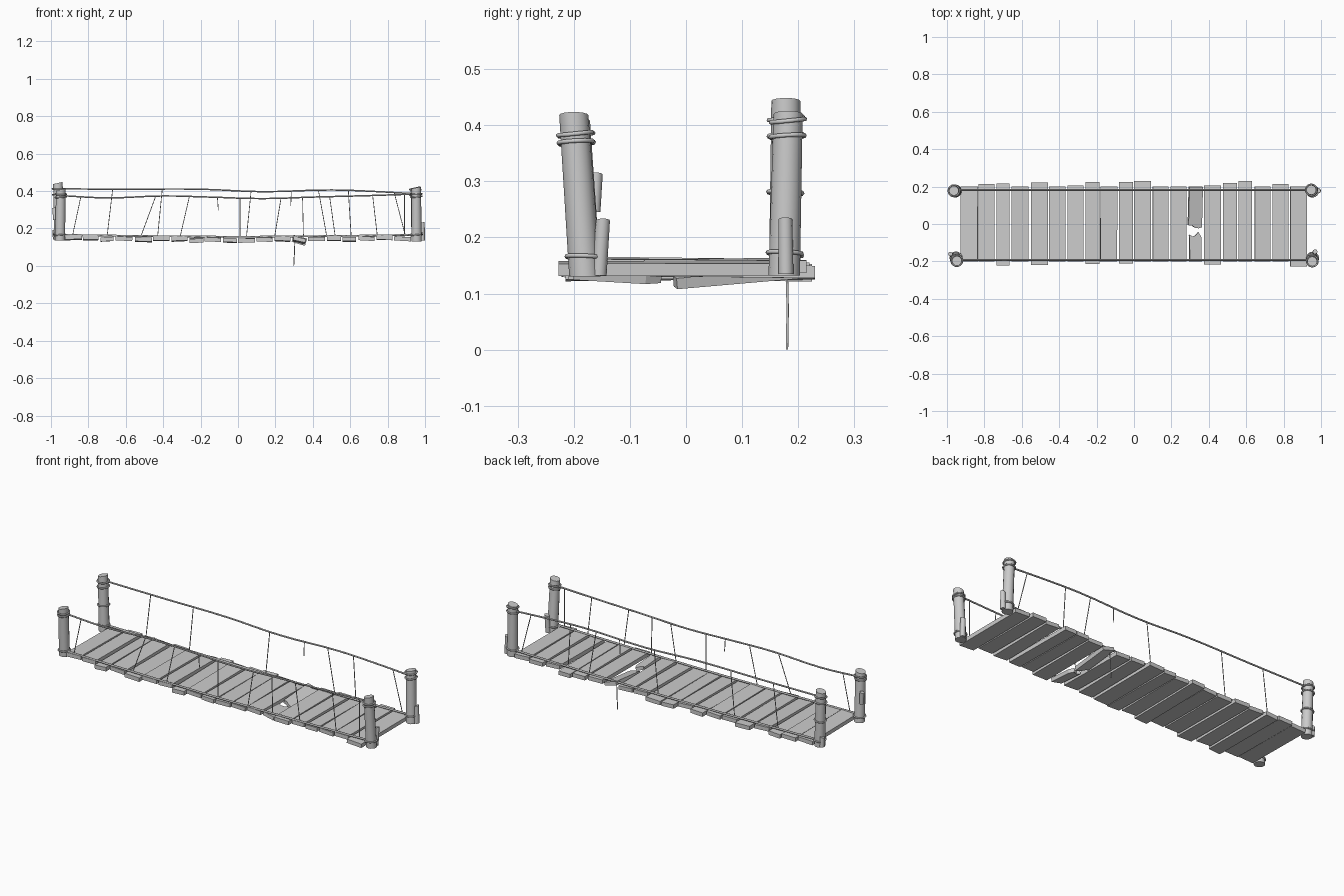
import bpy, bmesh, math, random
from mathutils import Vector, Euler

if "Cube" in bpy.data.objects:
    bpy.data.objects.remove(bpy.data.objects["Cube"])
random.seed(4)


def add_mesh(name, bm, smooth=False):
    bmesh.ops.recalc_face_normals(bm, faces=bm.faces)
    me = bpy.data.meshes.new(name)
    bm.to_mesh(me)
    bm.free()
    ob = bpy.data.objects.new(name, me)
    bpy.context.collection.objects.link(ob)
    if smooth:
        bpy.context.view_layer.objects.active = ob
        ob.select_set(True)
        bpy.ops.object.shade_smooth_by_angle(angle=math.radians(40))
        ob.select_set(False)
    return ob


def plank(name, x0, x1, y0, y1, z, tilt=0, roll=0, thick=0.022, jag=None):
    """Board across the deck; jag frays one end ('lo' or 'hi')."""
    bm = bmesh.new()
    n = 4
    rings = []
    for k in range(n + 1):
        x = x0 + (x1 - x0) * k / n - (x0 + x1) / 2
        a, b = y0, y1
        off = random.uniform(-0.018, 0.018) if jag else 0
        if jag == 'lo':
            a += off
        if jag == 'hi':
            b += off
        my = (y0 + y1) / 2
        a, b = a - my, b - my
        h = thick / 2
        rings.append([bm.verts.new(p) for p in ((x, a, -h), (x, b, -h), (x, b, h), (x, a, h))])
    for r, s in zip(rings, rings[1:]):
        for i in range(4):
            j = (i + 1) % 4
            bm.faces.new((r[i], r[j], s[j], s[i]))
    bm.faces.new(rings[0])
    bm.faces.new(rings[-1])
    ob = add_mesh(name, bm)
    ob.location = ((x0 + x1) / 2, (y0 + y1) / 2, z)
    ob.rotation_euler = Euler((roll, tilt, 0))
    return ob


def rope(name, pts, r, closed=False):
    cu = bpy.data.curves.new(name, 'CURVE')
    cu.dimensions = '3D'
    cu.bevel_depth = r
    cu.bevel_resolution = 1
    cu.use_fill_caps = True
    cu.resolution_u = 4
    sp = cu.splines.new('BEZIER')
    sp.bezier_points.add(len(pts) - 1)
    for bp, p in zip(sp.bezier_points, pts):
        bp.co = p
        bp.handle_left_type = bp.handle_right_type = 'AUTO'
    sp.use_cyclic_u = closed
    ob = bpy.data.objects.new(name, cu)
    bpy.context.collection.objects.link(ob)
    return ob


def log(name, base, top, r, slant=0.0):
    """Round log between two points with a slightly sloped top."""
    base, top = Vector(base), Vector(top)
    bm = bmesh.new()
    bmesh.ops.create_cone(bm, cap_ends=True, segments=14, radius1=r * 1.04, radius2=r * 0.96, depth=1)
    for v in bm.verts:
        t = v.co.z + 0.5
        p = base.lerp(top, t)
        dz = slant * v.co.x / r if t > 0.5 else 0
        v.co = Vector((p.x + v.co.x, p.y + v.co.y, p.z + dz))
    return add_mesh(name, bm, True)


def deck_z(x):
    return 0.142 + 0.011 * abs(x) ** 1.5


# Deck boards: x start, x end, y front, y back
boards = [(-.926, -.835, -.20, .20), (-.83, -.745, -.20, .215), (-.735, -.665, -.222, .217),
          (-.655, -.565, -.20, .20), (-.55, -.46, -.22, .222), (-.455, -.365, -.20, .20),
          (-.355, -.27, -.20, .205), (-.26, -.185, -.215, .225), (-.18, -.09, -.20, .20),
          (-.08, -.005, -.21, .225), (.0, .09, -.20, .23), (.10, .185, -.20, .20),
          (.195, .28, -.20, .20), None, (.375, .465, -.217, .207),
          (.475, .55, -.20, .22), (.56, .63, -.20, .23), (.645, .73, -.20, .20),
          (.74, .825, -.20, .215), (.835, .925, -.227, .20)]
for i, b in enumerate(boards):
    if b:
        low = b[3] - b[2] > 0.425
        z = deck_z((b[0] + b[1]) / 2) - (0.006 if low else 0)
        plank("deck_board_%d" % (i + 1), *b, z, random.uniform(-.07, .07), random.uniform(-.015, .015))

# Snapped board, two drooping halves
plank("broken_board_back", .29, .365, -.02, .20, .137, .28, .09, .02, 'lo')
plank("broken_board_front", .295, .36, -.20, -.055, .137, .22, -.06, .02, 'hi')

# Corner posts: base, top, heights of the rope wraps
posts = {"front_left": ((-.952, -.18, .135), (-.947, -.197, .408), (.383, .368, .165)),
         "front_right": ((.955, -.18, .13), (.953, -.20, .418), (.385, .37, .165)),
         "back_left": ((-.955, .176, .135), (-.963, .178, .443), (.412, .382, .28, .17)),
         "back_right": ((.955, .175, .132), (.948, .182, .42), (.408, .38, .172))}
for name, (b, t, wraps) in posts.items():
    log(name + "_post", b, t, .027, .006)
    for k, h in enumerate(wraps):
        f = (h - b[2]) / (t[2] - b[2])
        c = Vector(b).lerp(Vector(t), f)
        pts = []
        for a in range(8):
            an = a * math.pi / 4
            pts.append((c.x + .030 * math.cos(an), c.y + .030 * math.sin(an), h + .003 * math.sin(an + k)))
        rope("%s_wrap_%d" % (name, k), pts, .0042, True)

# Short stakes tied against the posts
log("front_right_stake", (.965, -.155, .132), (.968, -.148, .23), .013, .004)
log("back_right_stake", (.986, .178, .135), (.986, .177, .232), .013, .004)
log("front_left_stake", (-.976, -.165, .245), (-.982, -.16, .312), .012, .004)
log("back_left_stake", (-.978, .19, .14), (-.98, .19, .195), .012, .003)

# Hand ropes: (x, z) points for each side
rails = {"front": (-.192, [(-.95, .376), (-.7, .364), (-.4, .374), (-.15, .368), (.13, .36), (.4, .368), (.7, .376), (.97, .385)]),
         "back": (.182, [(-.96, .412), (-.6, .41), (-.2, .41), (.13, .397), (.5, .406), (.75, .397), (.97, .384)])}


def rail_z(pts, x):
    for (a, za), (b, zb) in zip(pts, pts[1:]):
        if a <= x <= b:
            return za + (zb - za) * (x - a) / (b - a)
    return pts[-1][1]


for side, (y, pts) in rails.items():
    rope(side + "_hand_rope", [(x, y, z) for x, z in pts], .0045)
    xs = [-.95 + 1.9 * k / 10 for k in range(11)]
    rope(side + "_deck_rope", [(x, y, deck_z(x) + .014) for x in xs], .0055)

# Hanger ropes: top x, bottom x
hangers = {"front": [(-.84, -.885), (-.44, -.52), (-.26, -.31), (.01, .01), (.23, .195), (.345, .35), (.49, .52), (.72, .745), (.89, .89)],
           "back": [(-.67, -.70), (-.405, -.43), (.07, .045), (.43, .475), (.59, .605), (.835, .895)]}
for side, rows in hangers.items():
    y, pts = rails[side]
    for k, (xt, xb) in enumerate(rows):
        rope("%s_hanger_%d" % (side, k), [(xt, y, rail_z(pts, xt)), (xb, y, deck_z(xb) + .01)], .0022)

# Snapped hangers and the loose end dangling below the deck
rope("snapped_hanger_front", [(-.11, -.192, .367), (-.105, -.192, .295)], .0022)
rope("snapped_hanger_back", [(.285, .182, .40), (.282, .182, .32)], .0022)
rope("dangling_rope", [(.305, .179, .155), (.302, .181, .08), (.298, .18, .0005)], .0024)
